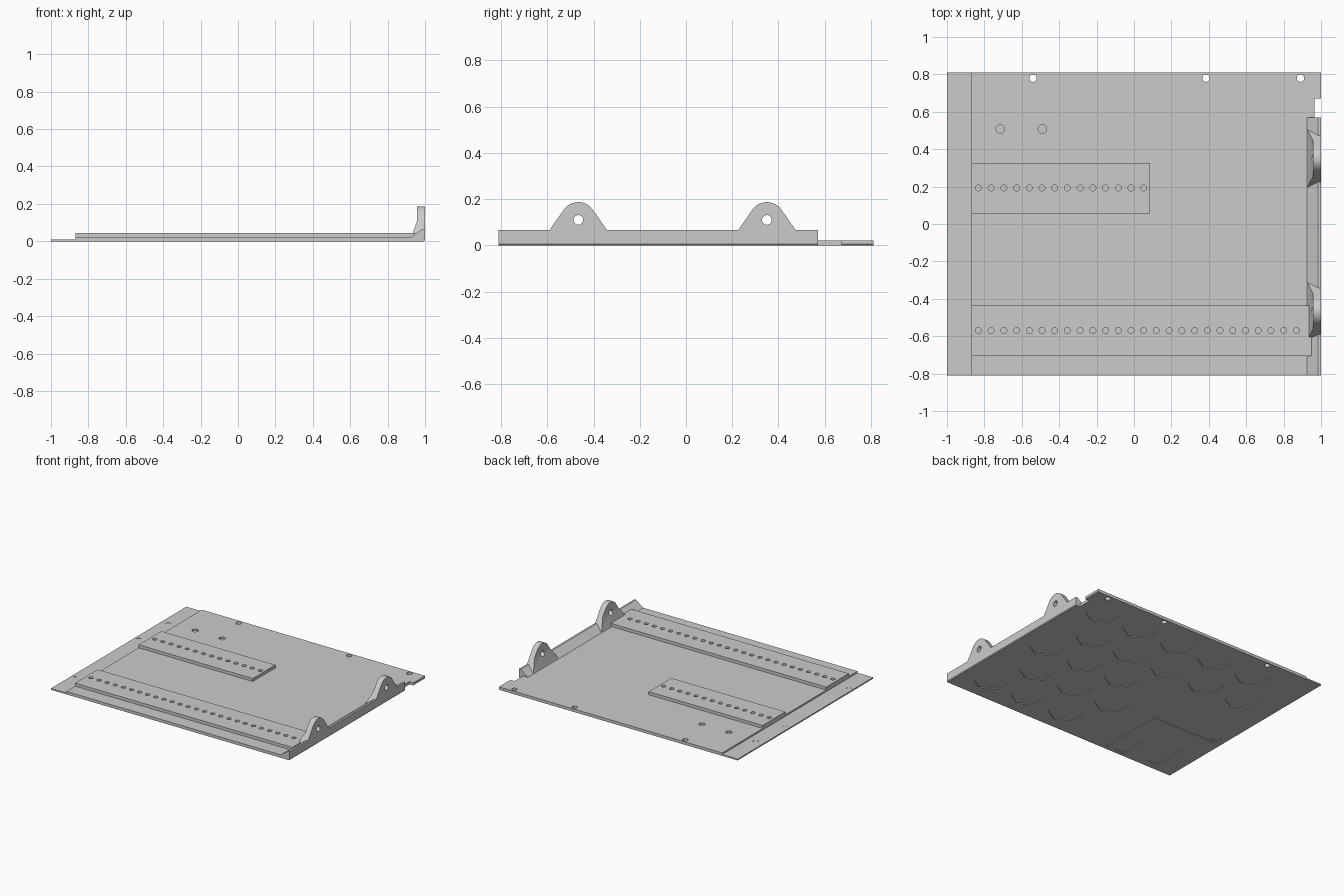
import bpy, bmesh, math
from mathutils import Vector

cube = bpy.data.objects.get("Cube")
if cube:
    bpy.data.objects.remove(cube, do_unlink=True)

grey = bpy.data.materials.new("plain_grey")
grey.use_nodes = True
COLOUR = (0.6, 0.6, 0.6, 1)
grey.diffuse_color = COLOUR
grey.node_tree.nodes["Principled BSDF"].inputs["Base Color"].default_value = COLOUR


def finish(name, bm):
    bmesh.ops.recalc_face_normals(bm, faces=bm.faces)
    mesh = bpy.data.meshes.new(name)
    bm.to_mesh(mesh)
    bm.free()
    mesh.materials.append(grey)
    ob = bpy.data.objects.new(name, mesh)
    bpy.context.collection.objects.link(ob)
    return ob


def prism(bm, points, along):
    """Add a closed solid by sweeping a flat outline along a vector."""
    face = bm.faces.new([bm.verts.new(p) for p in points])
    new = bmesh.ops.extrude_face_region(bm, geom=[face])["geom"]
    bmesh.ops.translate(bm, vec=Vector(along),
                        verts=[v for v in new if isinstance(v, bmesh.types.BMVert)])
    bmesh.ops.recalc_face_normals(bm, faces=bm.faces)


def box(bm, x0, x1, y0, y1, z0, z1):
    prism(bm, [(x0, y0, z0), (x1, y0, z0), (x1, y1, z0), (x0, y1, z0)], (0, 0, z1 - z0))


def post(bm, x, y, r, z0, z1, sides=20):
    ring = [math.tau * (i + 0.5) / sides for i in range(sides)]
    prism(bm, [(x + r * math.cos(a), y + r * math.sin(a), z0) for a in ring], (0, 0, z1 - z0))


def cut(ob, cutter_bm):
    cutter = finish("cutter", cutter_bm)
    cutter.hide_render = True
    mod = ob.modifiers.new("cut", 'BOOLEAN')
    mod.operation, mod.solver, mod.object = 'DIFFERENCE', 'EXACT', cutter
    bpy.context.view_layer.objects.active = ob
    bpy.ops.object.modifier_apply(modifier=mod.name)
    bpy.data.objects.remove(cutter, do_unlink=True)


BACK = 0.81
TOP, LIP, PAD = 0.022, 0.01, 0.045
PITCH = 0.068

# Base plate with a thin lip on one side and a chamfered lower edge
bm = bmesh.new()
section = [(-1, 0), (0.995, 0), (1, 0.006), (1, TOP), (-0.87, TOP), (-0.87, LIP), (-1, LIP)]
prism(bm, [(x, -BACK, z) for x, z in section], (0, 2 * BACK, 0))
plate = finish("base_plate", bm)

# Through holes, blind holes and the edge notch
bm = bmesh.new()
for x in (-0.54, 0.385, 0.89):
    post(bm, x, 0.78, 0.02, -0.1, 0.1)
for x in (-0.715, -0.49):
    post(bm, x, 0.508, 0.023, 0.012, 0.1)
for x, y, r in ((-0.94, 0.508, 0.023), (-0.966, 0.193, 0.016), (-0.966, -0.57, 0.016)):
    post(bm, x, y, r, 0.008, 0.1)
box(bm, 0.965, 1.1, 0.57, 0.672, -0.1, 0.1)
cut(plate, bm)

# Hexagonal pockets underneath, leaving one corner free
DEPTH = 0.005
bm = bmesh.new()
for row in range(5):
    y = 0.60 - 0.3 * row
    for col in range(6):
        x = 0.78 - 0.335 * col - 0.165 * (row % 2)
        in_corner = x < -0.2 and y < 0.1
        if x > -0.75 and not in_corner:
            post(bm, x, y, 0.125, -0.1, DEPTH, 6)
# Rectangular pockets and border grooves in the free corner
box(bm, -0.84, -0.74, -0.75, -0.45, -0.1, DEPTH)
box(bm, -0.56, -0.48, -0.78, -0.58, -0.1, DEPTH)
box(bm, -0.95, -0.89, -0.24, -0.18, -0.1, DEPTH)
box(bm, -0.41, -0.40, -0.78, -0.26, -0.1, DEPTH)
box(bm, -0.95, -0.42, -0.27, -0.26, -0.1, DEPTH)
cut(plate, bm)


# Raised strips, each with a row of blind holes
def strip(name, x1, y0, y1, row_y, count):
    bm = bmesh.new()
    box(bm, -0.87, x1, y0, y1, TOP, PAD)
    ob = finish(name, bm)
    bm = bmesh.new()
    for i in range(count):
        post(bm, -0.832 + PITCH * i, row_y, 0.016, 0.027, 0.1, 16)
    cut(ob, bm)


strip("long_strip", 0.95, -0.705, -0.435, -0.57, 26)
strip("short_strip", 0.085, 0.055, 0.325, 0.193, 14)

# Side rail with a sloping inner face
bm = bmesh.new()
section = [(0.925, TOP), (1, TOP), (1, 0.066), (0.985, 0.066)]
prism(bm, [(x, -BACK, z) for x, z in section], (0, BACK + 0.57, 0))
finish("side_rail", bm)


# Rounded lugs with a pin hole and a flared foot
def lug(name, yc):
    pin_z, r = 0.11, 0.077
    arc = [math.radians(35 + 110 * i / 20) for i in range(21)]
    outline = [(yc + r * math.cos(a), pin_z + r * math.sin(a)) for a in arc]
    outline = [(yc + 0.155, TOP)] + outline + [(yc - 0.155, TOP)]
    bm = bmesh.new()
    prism(bm, [(0.925, y, z) for y, z in outline], (0.075, 0, 0))
    ob = finish(name, bm)
    bm = bmesh.new()
    inner = [(0.8, 0.0), (0.918, 0.0), (0.958, pin_z), (0.958, 0.3), (0.8, 0.3)]
    prism(bm, [(x, yc - 0.3, z) for x, z in inner], (0, 0.6, 0))
    cut(ob, bm)
    bm = bmesh.new()
    ring = [math.tau * i / 24 for i in range(24)]
    prism(bm, [(0.8, yc + 0.021 * math.cos(a), pin_z + 0.021 * math.sin(a)) for a in ring],
          (0.4, 0, 0))
    cut(ob, bm)
    bpy.ops.object.select_all(action='DESELECT')
    ob.select_set(True)
    bpy.context.view_layer.objects.active = ob
    bpy.ops.object.shade_smooth_by_angle(angle=math.radians(25))


lug("front_lug", -0.466)
lug("back_lug", 0.35)
